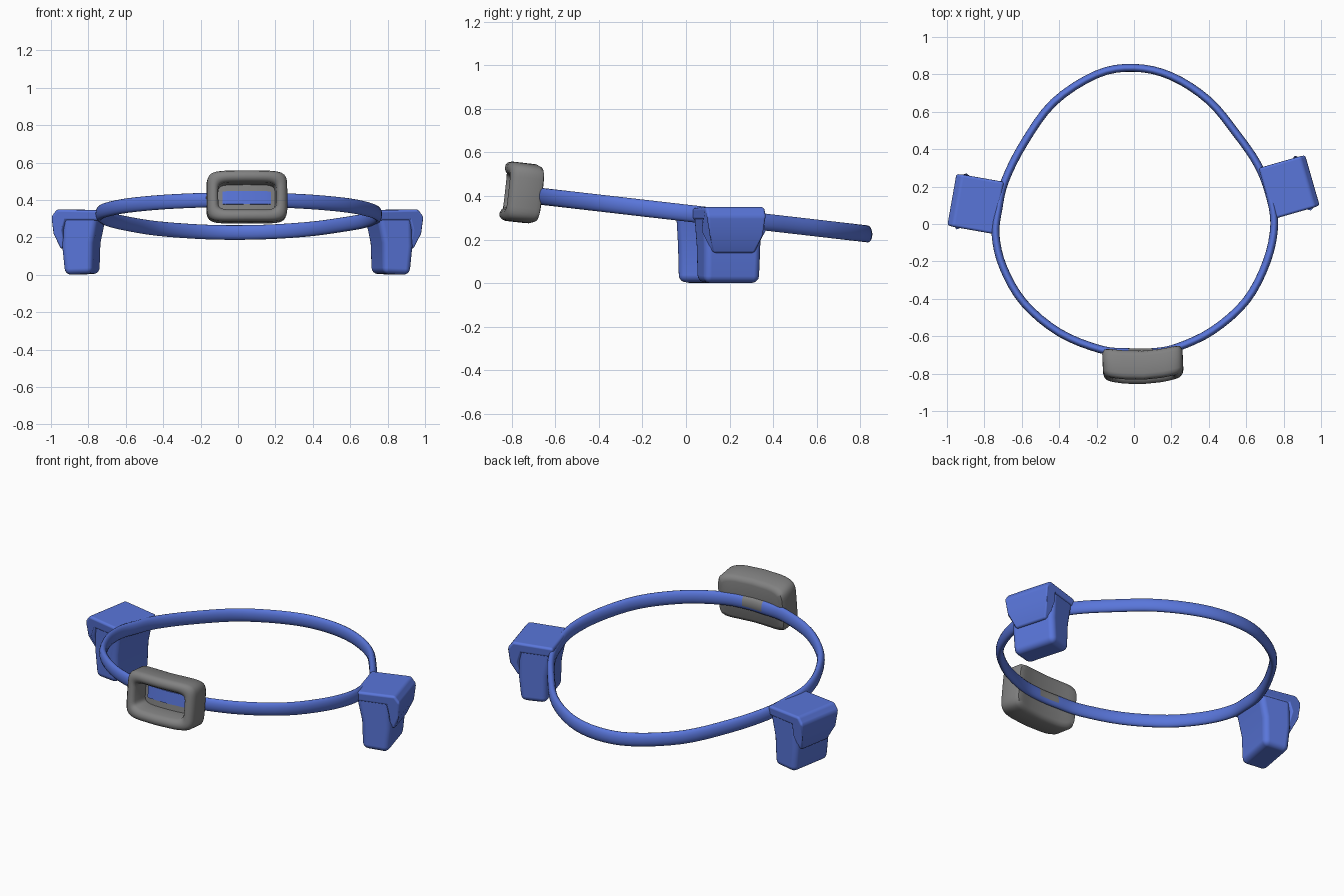
import bpy, bmesh, math
from mathutils import Vector, Matrix

if "Cube" in bpy.data.objects:
    bpy.data.objects.remove(bpy.data.objects["Cube"])


def make_material(name, rgb):
    m = bpy.data.materials.new(name)
    m.use_nodes = True
    m.diffuse_color = (*rgb, 1)
    m.node_tree.nodes["Principled BSDF"].inputs["Base Color"].default_value = (*rgb, 1)
    return m


BLUE = make_material("strap blue", (0.10, 0.18, 0.70))
GREY = make_material("buckle grey", (0.22, 0.22, 0.22))


def finish(name, bm, mats, matrix=None, bevel=0, angle=60):
    bmesh.ops.recalc_face_normals(bm, faces=bm.faces)
    mesh = bpy.data.meshes.new(name)
    bm.to_mesh(mesh)
    bm.free()
    ob = bpy.data.objects.new(name, mesh)
    bpy.context.collection.objects.link(ob)
    for m in mats:
        mesh.materials.append(m)
    if matrix:
        ob.matrix_world = matrix
    bpy.ops.object.select_all(action="DESELECT")
    ob.select_set(True)
    bpy.context.view_layer.objects.active = ob
    bpy.ops.object.shade_smooth_by_angle(angle=math.radians(angle))
    if bevel:
        b = ob.modifiers.new("round edges", "BEVEL")
        b.width, b.segments, b.limit_method = bevel, 4, "ANGLE"
        b.angle_limit = math.radians(25)
        b.harden_normals = True
    return ob


def skin(bm, rings, closed=False):
    """Join successive rings of vertices with quads."""
    n = len(rings[0])
    pairs = list(zip(rings, rings[1:]))
    if closed:
        pairs.append((rings[-1], rings[0]))
    for a, b in pairs:
        for i in range(n):
            j = (i + 1) % n
            bm.faces.new((a[i], a[j], b[j], b[i]))


# Belt: oval section swept round a tilted loop
path = [(-.03, -.685), (.1, -.685), (.23, -.66), (.42, -.57), (.6, -.41), (.71, -.2),
        (.75, 0), (.72, .17), (.66, .32), (.55, .48), (.4, .66), (.2, .79), (0, .835),
        (-.2, .8), (-.43, .65), (-.59, .43), (-.69, .23), (-.725, .08), (-.74, -.06),
        (-.7, -.23), (-.59, -.42), (-.4, -.58), (-.18, -.67)]


def smooth_loop(points, steps):
    pts = [Vector(p) for p in points]
    n = len(pts)
    out = []
    for i in range(n):
        a, b, c, d = (pts[(i + k) % n] for k in (-1, 0, 1, 2))
        for s in range(steps):
            t = s / steps
            out.append(b + t * (c - a) / 2 + t * t * (a - 2.5 * b + 2 * c - d / 2)
                       + t ** 3 * (1.5 * (b - c) + (d - a) / 2))
    return out


def belt_height(y):
    return 0.322 - 0.115 * y


loop = smooth_loop(path, 4)
bm = bmesh.new()
rings = []
for i, p in enumerate(loop):
    tangent = (loop[(i + 1) % len(loop)] - loop[i - 1]).normalized()
    outward = Vector((tangent.y, -tangent.x))
    ring = []
    for k in range(16):
        a = math.tau * k / 16
        q = p + outward * 0.021 * math.cos(a)
        ring.append(bm.verts.new((q.x, q.y, belt_height(q.y) + 0.039 * math.sin(a))))
    rings.append(ring)
skin(bm, rings, closed=True)
# Grey clip patch on the inner top of the belt, behind the buckle
for f in bm.faces:
    c = f.calc_center_median()
    if -.03 < c.x < .1 and c.y < -.6 and (c.y > -.685 or c.z > .42) and c.z > .385:
        f.material_index = 1
finish("belt", bm, [BLUE, GREY])


# Pouches: side profiles (outward, height) extruded across and narrowed lower down
def extrude_profile(name, profile, half_width, matrix, bevel):
    bm = bmesh.new()
    rings = [[bm.verts.new((u, side * half_width(z), z)) for u, z in profile]
             for side in (-1, 1)]
    skin(bm, rings)
    for r in rings:
        bm.faces.new(r)
    return finish(name, bm, [BLUE], matrix, bevel)


body_profile = [(-.01, .335), (.025, .17), (.03, .005), (.18, 0), (.195, .15), (.19, .335)]
flap_profile = [(-.01, .345), (.22, .35), (.25, .31), (.24, .22), (.205, .135),
                (.175, .145), (.185, .24), (.17, .29), (-.01, .29)]


def flap_width(z):
    return 0.142 - 0.045 * max(0, (0.24 - z) / 0.105)


for side, x, y, turn in (("left", .715, .165, 16), ("right", -.729, .087, 170)):
    place = Matrix.Translation((x, y, 0)) @ Matrix.Rotation(math.radians(turn), 4, "Z")
    extrude_profile(side + "_pouch_body", body_profile,
                    lambda z: 0.132 + 0.02 * z, place, 0.032)
    extrude_profile(side + "_pouch_flap", flap_profile, flap_width, place, 0.014)


# Buckle: rounded rectangles lofted into a curved tray
def loft(name, loops, power, mat, matrix):
    bm = bmesh.new()
    n = 48
    rings = []
    for w, h, y in loops:
        ring = []
        for k in range(n):
            c, s = math.cos(math.tau * k / n), math.sin(math.tau * k / n)
            px = w * math.copysign(abs(c) ** (2 / power), c)
            pz = h * math.copysign(abs(s) ** (2 / power), s)
            ring.append(bm.verts.new((px, y + 0.65 * px * px, pz)))
        rings.append(ring)
    skin(bm, rings)
    for r in (rings[0], rings[-1]):
        for i in range(n // 2):
            corners = [r[i], r[i + 1], r[n - i - 1], r[-i]]
            bm.faces.new(list(dict.fromkeys(corners)))
    return finish(name, bm, [mat], matrix, angle=50)


buckle_place = (Matrix.Translation((.045, -.69, .408))
                @ Matrix.Rotation(math.radians(2.5), 4, "Z")
                @ Matrix.Rotation(math.radians(-6.5), 4, "X"))
tray = [(.185, .108, 0), (.205, .128, -.008), (.215, .137, -.03), (.215, .137, -.125),
        (.21, .132, -.142), (.198, .12, -.153), (.18, .102, -.155), (.166, .086, -.148),
        (.156, .074, -.13), (.152, .07, -.035)]
loft("buckle", tray, 6, GREY, buckle_place)
loft("buckle_strap_insert", [(.13, .035, -.034), (.13, .035, -.042)], 24, BLUE, buckle_place)
